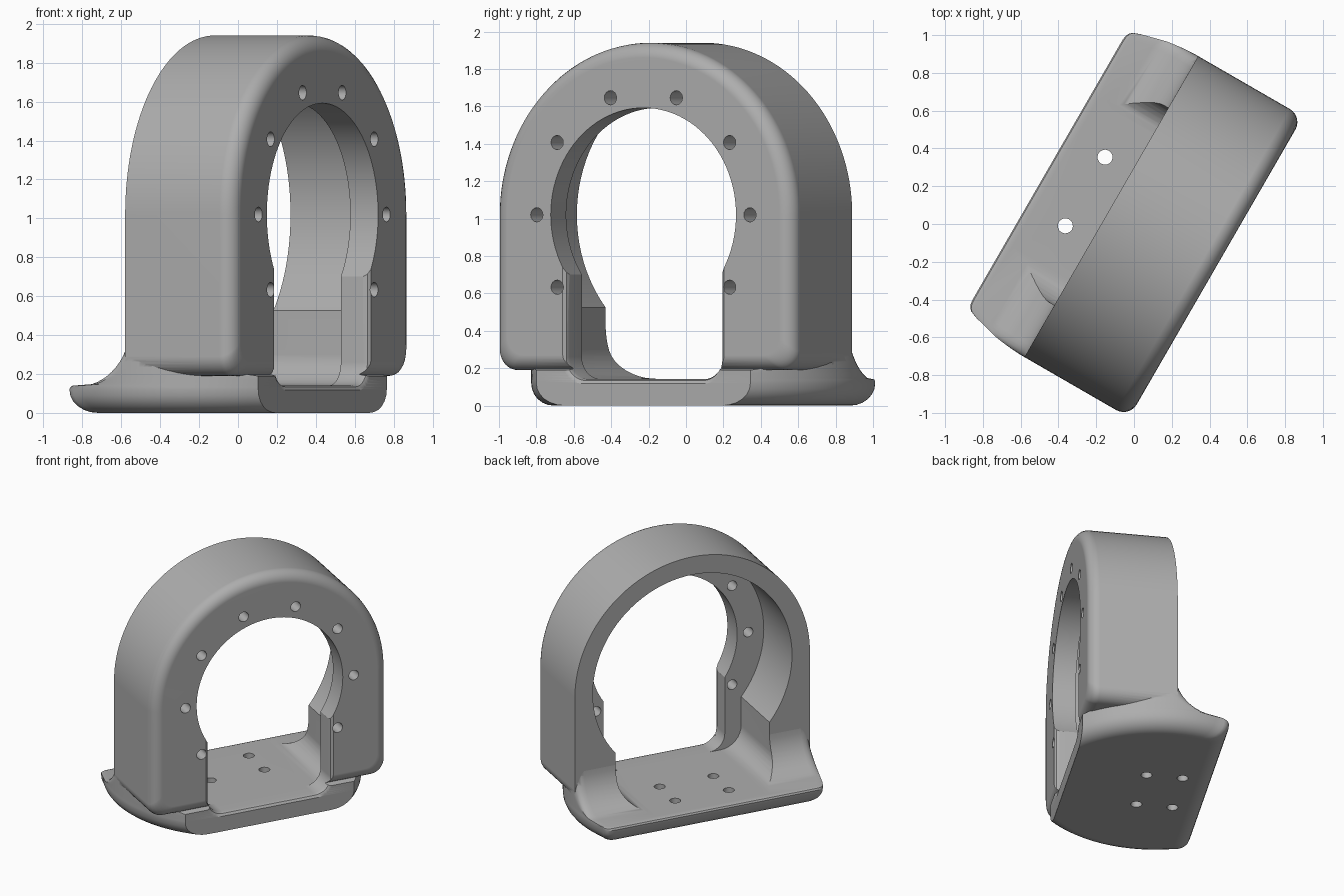
import bpy, bmesh
from math import sin, cos, pi, sqrt, radians
from mathutils import Matrix, Vector

cube = bpy.data.objects.get("Cube")
if cube:
    bpy.data.objects.remove(cube, do_unlink=True)

# Main sizes
AXIS_Z = 1.02              # height of the bore axis
HALF_W = 0.92              # half width of the ring and radius of the foot
FRONT, BACK, LIP = -0.49, 0.15, 0.54
FLANGE = -0.325            # inner face of the bolt flange
FLOOR = 0.14


def loft(name, loops):
    """Closed solid through a list of equally long point loops."""
    bm = bmesh.new()
    rows = [[bm.verts.new(p) for p in loop] for loop in loops]
    n = len(rows[0])
    for a, b in zip(rows, rows[1:]):
        for i in range(n):
            j = (i + 1) % n
            bm.faces.new((a[i], a[j], b[j], b[i]))
    bm.faces.new(rows[0])
    bm.faces.new(rows[-1])
    bmesh.ops.recalc_face_normals(bm, faces=bm.faces)
    mesh = bpy.data.meshes.new(name)
    bm.to_mesh(mesh)
    bm.free()
    obj = bpy.data.objects.new(name, mesh)
    bpy.context.collection.objects.link(obj)
    return obj


def cylinder(name, radius, start, end, sides):
    """Solid cylinder between two points."""
    start, end = Vector(start), Vector(end)
    turn = (end - start).to_track_quat('Z', 'Y')
    ring = [turn @ Vector((radius * cos(2 * pi * i / sides),
                           radius * sin(2 * pi * i / sides), 0)) for i in range(sides)]
    return loft(name, [[p + start for p in ring], [p + end for p in ring]])


def upright(y, w, bottom, corner, arch):
    """Upright outline with rounded lower corners and an arched or flat top."""
    half = []
    for i in range(9):
        a = pi / 2 * i / 8
        half.append((w - corner + corner * sin(a), bottom + corner - corner * cos(a)))
    steps = 32 if arch else 0
    for i in range(steps + 1):
        a = pi / 2 * i / max(steps, 1)
        half.append((w * cos(a), AXIS_Z + w * sin(a)))
    other = [(-x, z) for x, z in reversed(half)]
    if arch:
        other = other[1:]
    return [(x, y, z) for x, z in half + other]


def foot_outline(z, inset, front, back):
    """Disc clipped at the front and back, with rounded back corners."""
    r, c = HALF_W - inset, 0.07
    half = []
    for i in range(25):
        y = front + (back - c - front) * i / 24
        half.append((sqrt(r * r - (y - BACK) ** 2), y))
    x0 = half[-1][0]
    for i in range(1, 6):
        t = i / 5
        half.append((x0 - c * t * t, back - c * (1 - t) ** 2))
    return [(x, y, z) for x, y in half] + [(-x, y, z) for x, y in reversed(half)]


def boolean(target, tool, operation):
    """Apply a boolean and discard the tool."""
    tool.hide_render = True
    mod = target.modifiers.new("cut", 'BOOLEAN')
    mod.operation, mod.object, mod.solver = operation, tool, 'EXACT'
    bpy.context.view_layer.objects.active = target
    bpy.ops.object.modifier_apply(modifier=mod.name)
    bpy.data.objects.remove(tool, do_unlink=True)


# Ring housing with a rounded front edge
EDGE = 0.08
sections = []
for i in range(7):
    a = pi / 2 * i / 6
    e = EDGE * (1 - sin(a))
    sections.append(upright(FRONT + EDGE * (1 - cos(a)), HALF_W - e, 0.19 + e, 0.1, True))
sections.append(upright(BACK, HALF_W, 0.19, 0.1, True))
housing = loft("ring_housing", sections)

# Foot: rounded underside, back lip, then a concave sweep up to the ring
sections = []
ROUND, SWEEP = 0.12, 0.3
for i in range(7):
    a = pi / 2 * i / 6
    e = ROUND * (1 - sin(a))
    sections.append(foot_outline(ROUND * (1 - cos(a)), e, FRONT, LIP - e))
sections.append(foot_outline(0.133, 0.0, FRONT, LIP - 0.007))
sections.append(foot_outline(FLOOR, 0.0, FRONT, LIP - 0.025))
for i in range(1, 13):
    a = radians(6 + 82 * i / 12)
    z = FLOOR + SWEEP * (1 - cos(a))
    sections.append(foot_outline(z, 0.0, FRONT if z < 0.2 else -0.38,
                                 BACK + SWEEP * (1 - sin(a))))
sections.append(foot_outline(FLOOR + SWEEP + 0.01, 0.0, -0.38, BACK - 0.01))
boolean(housing, loft("foot", sections), 'UNION')

# Counterbore and wide slot from the back
boolean(housing, cylinder("counterbore", 0.78, (0, FLANGE, AXIS_Z), (0, 0.8, AXIS_Z), 96),
        'DIFFERENCE')
boolean(housing, loft("wide_slot", [upright(y, 0.603, FLOOR + 0.001, 0.16, False)
                                    for y in (FLANGE, 0.8)]), 'DIFFERENCE')

# Bore and narrow slot through the flange, with a softened slot mouth
boolean(housing, cylinder("bore", 0.572, (0, -0.7, AXIS_Z), (0, -0.2, AXIS_Z), 96),
        'DIFFERENCE')
mouth = [(-0.2, 0), (FRONT + 0.035, 0), (FRONT + 0.012, 0.007), (FRONT - 0.005, 0.03)]
boolean(housing, loft("narrow_slot", [upright(y, 0.475 + e, FLOOR + 0.001 - e, 0.12, False)
                                      for y, e in mouth]), 'DIFFERENCE')

# Bolt holes around the flange
for i in range(-1, 7):
    a = radians(36 * i)
    x, z = 0.658 * cos(a), AXIS_Z + 0.658 * sin(a)
    boolean(housing, cylinder("bolt_hole", 0.038, (x, -0.6, z), (x, -0.25, z), 16),
            'DIFFERENCE')

# Mounting holes through the foot
for x in (-0.21, 0.21):
    for y in (0.05, 0.31):
        boolean(housing, cylinder("foot_hole", 0.04, (x, y, -0.1), (x, y, 0.3), 16),
                'DIFFERENCE')

# Turn the part on its base
housing.data.transform(Matrix.Translation((0.01, 0.017, 0)) @ Matrix.Rotation(radians(60), 4, 'Z'))

# Colour
grey = bpy.data.materials.new("plain grey")
grey.use_nodes = True
colour = (0.42, 0.42, 0.42, 1)
grey.diffuse_color = colour
grey.node_tree.nodes["Principled BSDF"].inputs["Base Color"].default_value = colour
housing.data.materials.clear()
housing.data.materials.append(grey)
for face in housing.data.polygons:
    face.material_index = 0

# Smooth shading with sharp machined edges
bpy.ops.object.select_all(action='DESELECT')
housing.select_set(True)
bpy.context.view_layer.objects.active = housing
bpy.ops.object.shade_smooth_by_angle(angle=radians(30))
weighted = housing.modifiers.new("even_shading", 'WEIGHTED_NORMAL')
weighted.keep_sharp = True
